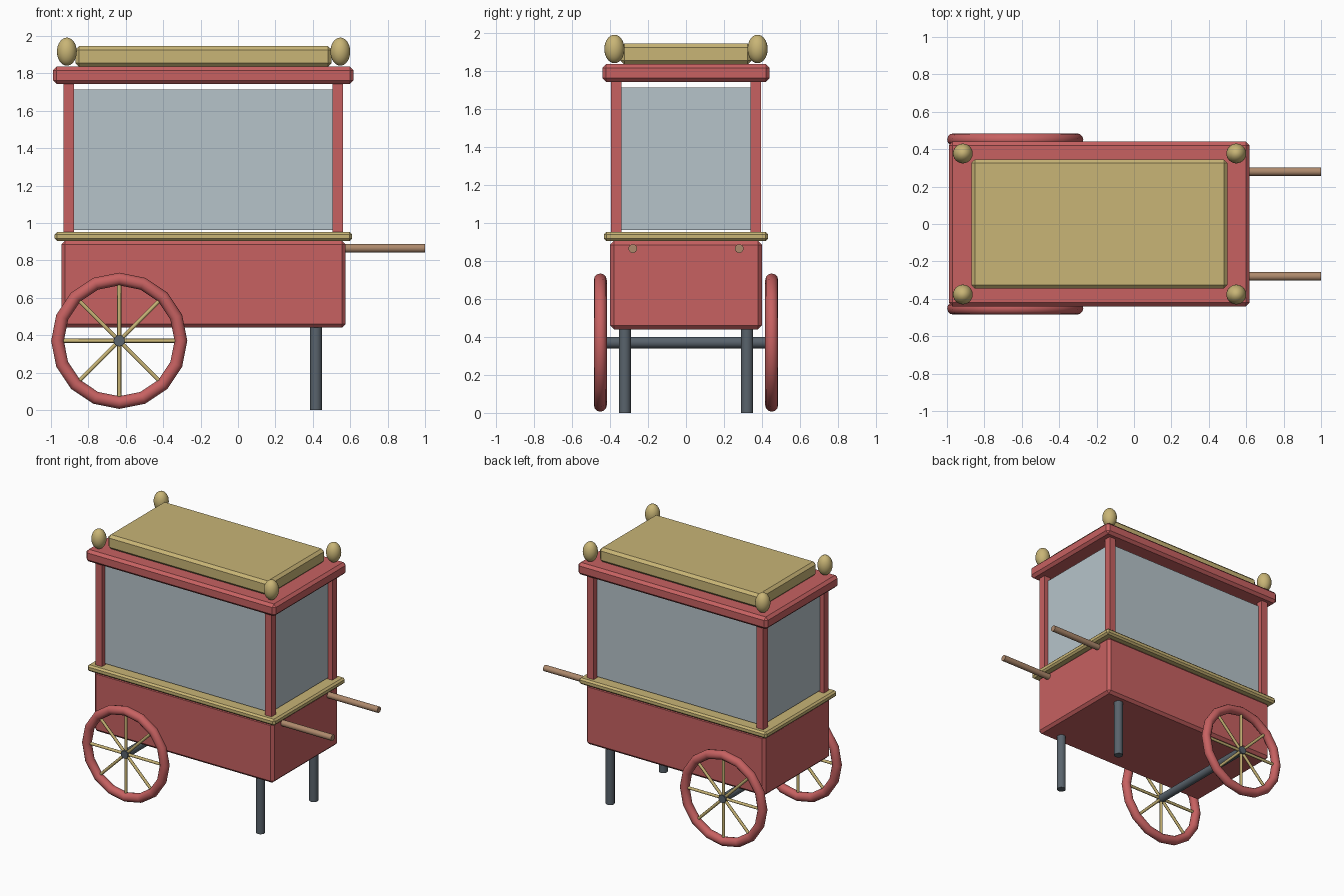
import bpy, math
from mathutils import Vector

cube = bpy.data.objects.get("Cube")
if cube:
    bpy.data.objects.remove(cube)


def material(name, rgb):
    m = bpy.data.materials.new(name)
    m.use_nodes = True
    m.diffuse_color = (*rgb, 1)
    m.node_tree.nodes["Principled BSDF"].inputs["Base Color"].default_value = (*rgb, 1)
    return m


RED = material("red paint", (0.57, 0.12, 0.12))
GOLD = material("gold trim", (0.58, 0.46, 0.18))
GLASS = material("pale glass", (0.47, 0.55, 0.59))
IRON = material("dark iron", (0.10, 0.125, 0.15))
WOOD = material("wood", (0.42, 0.25, 0.15))


def finish(name, mat, smooth=False):
    ob = bpy.context.object
    ob.name = name
    ob.data.materials.append(mat)
    if smooth:
        bpy.ops.object.shade_smooth_by_angle(angle=math.radians(50))
    return ob


def box(name, mat, lo, hi, bevel=0.0):
    lo, hi = Vector(lo), Vector(hi)
    bpy.ops.mesh.primitive_cube_add(size=1, location=(lo + hi) / 2)
    ob = finish(name, mat)
    ob.scale = hi - lo
    bpy.ops.object.transform_apply(location=False, rotation=False)
    if bevel:
        mod = ob.modifiers.new("edge", "BEVEL")
        mod.width = bevel
        mod.segments = 1
    return ob


def rod(name, mat, a, b, radius, sides=16):
    a, b = Vector(a), Vector(b)
    bpy.ops.mesh.primitive_cylinder_add(vertices=sides, radius=radius,
                                        depth=(b - a).length, location=(a + b) / 2)
    ob = finish(name, mat, True)
    ob.rotation_euler = (b - a).to_track_quat("Z", "Y").to_euler()
    return ob


# Cabinet, counter, roof and raised top
box("cabinet", RED, (-0.945, -0.4, 0.44), (0.575, 0.4, 0.905), 0.02)
box("counter", GOLD, (-0.98, -0.432, 0.904), (0.61, 0.432, 0.952), 0.013)
box("roof", RED, (-0.99, -0.44, 1.743), (0.618, 0.44, 1.836), 0.02)
box("raised_top", GOLD, (-0.87, -0.345, 1.835), (0.5, 0.345, 1.945), 0.02)

# Corner posts and finials
for x, end in ((-0.904, "rear"), (0.533, "handle")):
    for y, side in ((-0.368, "front"), (0.368, "back")):
        box(f"{side}_{end}_post", RED, (x - 0.028, y - 0.028, 0.945),
            (x + 0.028, y + 0.028, 1.75))
for x in (-0.915, 0.547):
    for y in (-0.377, 0.377):
        bpy.ops.mesh.primitive_uv_sphere_add(segments=24, ring_count=16, radius=1,
                                             location=(x, y, 1.916))
        finish("finial", GOLD, True).scale = (0.053, 0.053, 0.075)

# Glass panes, recessed between the posts
for s, side in ((-1, "front"), (1, "back")):
    box(f"{side}_pane", GLASS, (-0.89, s * 0.352 - 0.006, 0.962),
        (0.52, s * 0.352 + 0.006, 1.713))
for x, side in ((-0.89, "right"), (0.52, "left")):
    box(f"{side}_pane", GLASS, (x - 0.006, -0.352, 0.962), (x + 0.006, 0.352, 1.713))

# Legs and handles
for s in (-1, 1):
    rod("leg", IRON, (0.417, s * 0.322, 0), (0.417, s * 0.322, 0.46), 0.032)
    rod("handle", WOOD, (0.5, s * 0.28, 0.865), (1.0, s * 0.28, 0.865), 0.023)

# Axle and spoked wheels
WX, WY, WZ = -0.635, 0.451, 0.37
rod("axle", IRON, (WX, -0.47, WZ), (WX, 0.47, WZ), 0.03)
for y in (-WY, WY):
    bpy.ops.mesh.primitive_torus_add(major_segments=16, minor_segments=12,
                                     major_radius=0.33, minor_radius=0.034,
                                     location=(WX, y, WZ),
                                     rotation=(math.pi / 2, 0, 0))
    finish("wheel_rim", RED, True)
    for i in range(4):
        t = i * math.pi / 4
        d = Vector((math.cos(t), 0, math.sin(t))) * 0.325
        c = Vector((WX, y, WZ))
        rod("spoke_pair", GOLD, c - d, c + d, 0.011, 8)
